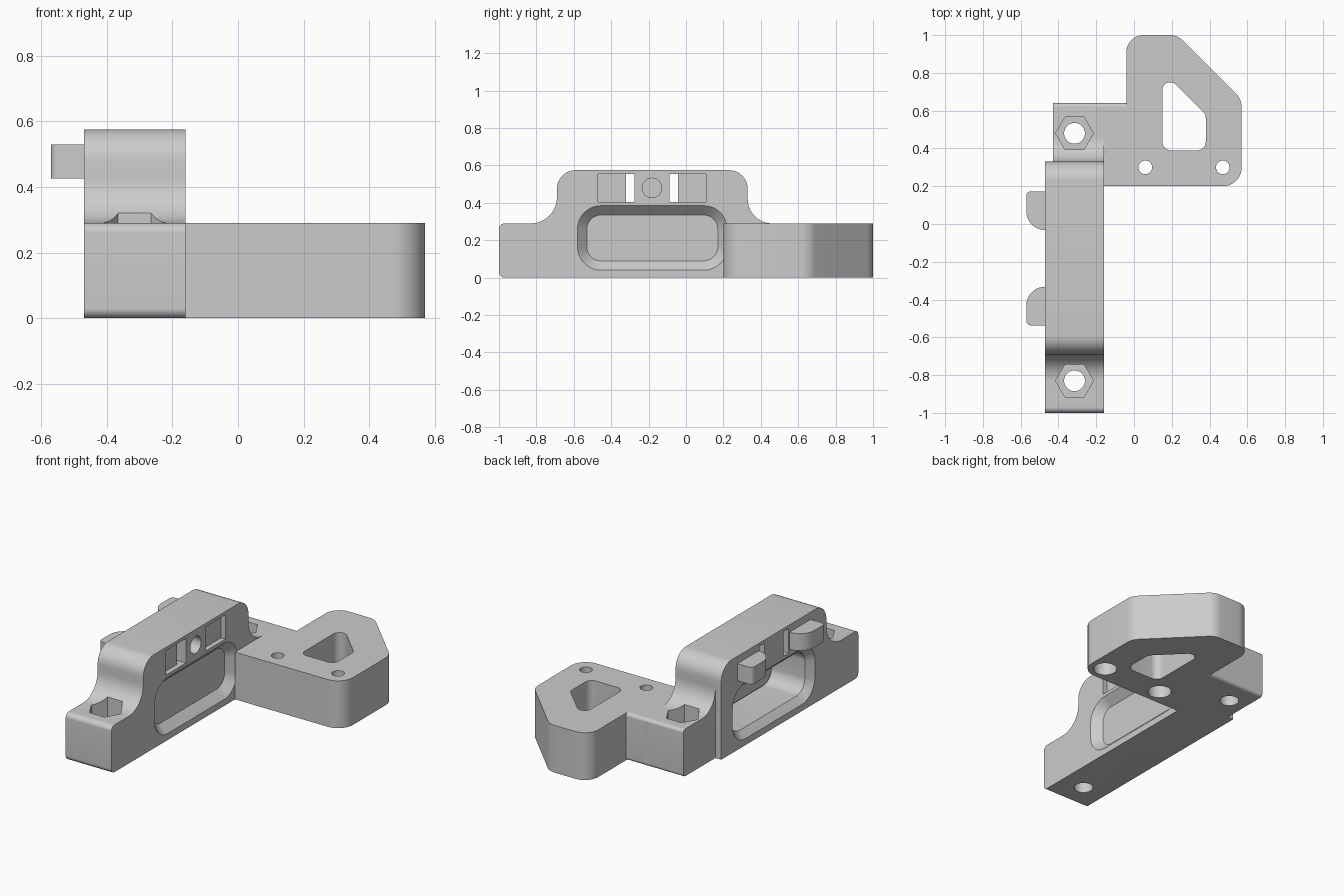
import bpy
import bmesh
import math
from mathutils import Vector

cube = bpy.data.objects.get("Cube")
if cube:
    bpy.data.objects.remove(cube, do_unlink=True)

GREY = (0.6, 0.6, 0.6, 1)
mat = bpy.data.materials.new("matte grey")
mat.use_nodes = True
mat.diffuse_color = GREY
mat.node_tree.nodes["Principled BSDF"].inputs["Base Color"].default_value = GREY


def rounded(corners, steps=10):
    """Polygon from (u, v, radius) corners, each filleted with a tangent arc."""
    out = []
    n = len(corners)
    for i, (u, v, r) in enumerate(corners):
        p = Vector((u, v))
        if not r:
            out.append(p)
            continue
        a = (Vector(corners[i - 1][:2]) - p).normalized()
        b = (Vector(corners[(i + 1) % n][:2]) - p).normalized()
        half = a.angle(b) / 2
        centre = p + (a + b).normalized() * (r / math.sin(half))
        start = p + a * (r / math.tan(half)) - centre
        end = p + b * (r / math.tan(half)) - centre
        sweep = math.pi - 2 * half
        for k in range(steps + 1):
            t = k / steps
            d = (start * math.sin((1 - t) * sweep) + end * math.sin(t * sweep)) / math.sin(sweep)
            out.append(centre + d)
    return out


def rect(u0, u1, v0, v1, r=0):
    return rounded([(u0, v0, r), (u1, v0, r), (u1, v1, r), (u0, v1, r)])


def ngon(u, v, r, n=40):
    return [Vector((u + r * math.cos(math.tau * k / n), v + r * math.sin(math.tau * k / n)))
            for k in range(n)]


def loft(name, axis, d0, d1, loop0, loop1=None):
    """Solid between two matching loops at depths d0 and d1 along an axis."""
    def place(p, d):
        u, v = round(p.x, 5), round(p.y, 5)
        return (d, u, v) if axis == "x" else (u, v, d)
    bm = bmesh.new()
    a = [bm.verts.new(place(p, d0)) for p in loop0]
    b = [bm.verts.new(place(p, d1)) for p in (loop1 or loop0)]
    bm.faces.new(a[::-1])
    bm.faces.new(b)
    for i in range(len(a)):
        j = (i + 1) % len(a)
        bm.faces.new((a[i], a[j], b[j], b[i]))
    bm.normal_update()
    if bm.calc_volume(signed=True) < 0:
        bmesh.ops.reverse_faces(bm, faces=bm.faces[:])
    mesh = bpy.data.meshes.new(name)
    bm.to_mesh(mesh)
    bm.free()
    mesh.materials.append(mat)
    ob = bpy.data.objects.new(name, mesh)
    bpy.context.collection.objects.link(ob)
    return ob


def activate(ob):
    bpy.ops.object.select_all(action="DESELECT")
    ob.select_set(True)
    bpy.context.view_layer.objects.active = ob


def combine(target, tool, operation):
    """Apply a boolean, keeping the earlier mesh if the result is empty."""
    before = target.data.copy()
    mod = target.modifiers.new(operation, "BOOLEAN")
    mod.operation = operation
    mod.solver = "EXACT"
    mod.object = tool
    activate(target)
    bpy.ops.object.modifier_apply(modifier=mod.name)
    if not target.data.polygons:
        target.data = before
    bpy.data.objects.remove(tool, do_unlink=True)


LEFT, RIGHT, DECK, TOP = -0.47, -0.16, 0.29, 0.575

# Arched bridge with a foot at the front
body = loft("bracket", "x", LEFT, RIGHT, rounded([
    (-1, 0, 0.03), (0.33, 0, 0), (0.33, TOP, 0.1),
    (-0.69, TOP, 0.1), (-0.69, DECK, 0.14), (-1, DECK, 0.03)]))

# Window with chamfered rims on both sides
combine(body, loft("window", "x", -1, 1, rect(-0.54, 0.18, 0.08, 0.345, 0.085)), "DIFFERENCE")
for face, out in ((LEFT, -1), (RIGHT, 1)):
    inner = rect(-0.53, 0.17, 0.09, 0.335, 0.075)
    outer = rect(-0.59, 0.23, 0.03, 0.395, 0.135)
    combine(body, loft("chamfer", "x", face - out * 0.05, face + out * 0.01, inner, outer),
            "DIFFERENCE")

# Rear foot with its fillet, and the block joining it to the plate
combine(body, loft("rear_foot", "x", -0.43, RIGHT, rounded([
    (0.3, 0, 0), (0.64, 0, 0.02), (0.64, DECK, 0.02),
    (0.33, DECK, 0.13), (0.33, 0.45, 0), (0.3, 0.45, 0)])), "UNION")
combine(body, loft("foot_block", "x", -0.2, -0.03, rounded([
    (0.34, 0, 0), (0.64, 0, 0.02), (0.64, DECK, 0.02), (0.34, DECK, 0)])), "UNION")

# Side plate with a sloped corner
combine(body, loft("side_plate", "z", 0, DECK, rounded([
    (RIGHT, 0.2, 0), (0.57, 0.2, 0.1), (0.57, 0.66, 0.1), (0.23, 1, 0.1),
    (-0.04, 1, 0.09), (-0.04, 0.6, 0), (RIGHT, 0.6, 0)])), "UNION")

# Plate opening
combine(body, loft("plate_opening", "z", -1, 1, rounded([
    (0.15, 0.39, 0.045), (0.38, 0.39, 0.045), (0.38, 0.58, 0.045),
    (0.21, 0.75, 0.04), (0.15, 0.75, 0.04)])), "DIFFERENCE")

# Plate screw holes, counterbored from below
for x in (0.06, 0.47):
    combine(body, loft("screw_hole", "z", -1, 1, ngon(x, 0.3, 0.036)), "DIFFERENCE")
    combine(body, loft("counterbore", "z", -1, 0.16, ngon(x, 0.3, 0.068)), "DIFFERENCE")

# Bolt holes with hexagonal nut pockets in the feet
for y in (-0.83, 0.48):
    combine(body, loft("bolt_hole", "z", -1, 1, ngon(-0.315, y, 0.055)), "DIFFERENCE")
    combine(body, loft("nut_pocket", "z", 0.17, 0.5, ngon(-0.315, y, 0.1, 6)), "DIFFERENCE")

# Round blind hole between the slots
MID = -0.182
combine(body, loft("round_hole", "x", RIGHT - 0.12, 0, ngon(MID, 0.48, 0.052)), "DIFFERENCE")

# Mirrored slots, shallow recesses and hooks
for side, word in ((-1, "front"), (1, "rear")):
    near, mid, far = (MID + side * d for d in (0.094, 0.14, 0.288))
    combine(body, loft("recess", "x", RIGHT - 0.03, 0, rect(near, far, 0.405, 0.555)),
            "DIFFERENCE")
    combine(body, loft("slot", "x", -1, 0, rect(near, mid, 0.405, 0.555)), "DIFFERENCE")
    a, b = MID + side * 0.15, MID + side * 0.355
    hook = loft(word + "_hook", "z", 0.425, 0.53, rounded([
        (LEFT, a, 0), (-0.57, a, 0.099), (-0.57, b, 0.025), (LEFT, b, 0)]))
    activate(hook)
    bpy.ops.object.shade_smooth_by_angle(angle=math.radians(30))

activate(body)
bpy.ops.object.shade_smooth_by_angle(angle=math.radians(30))
